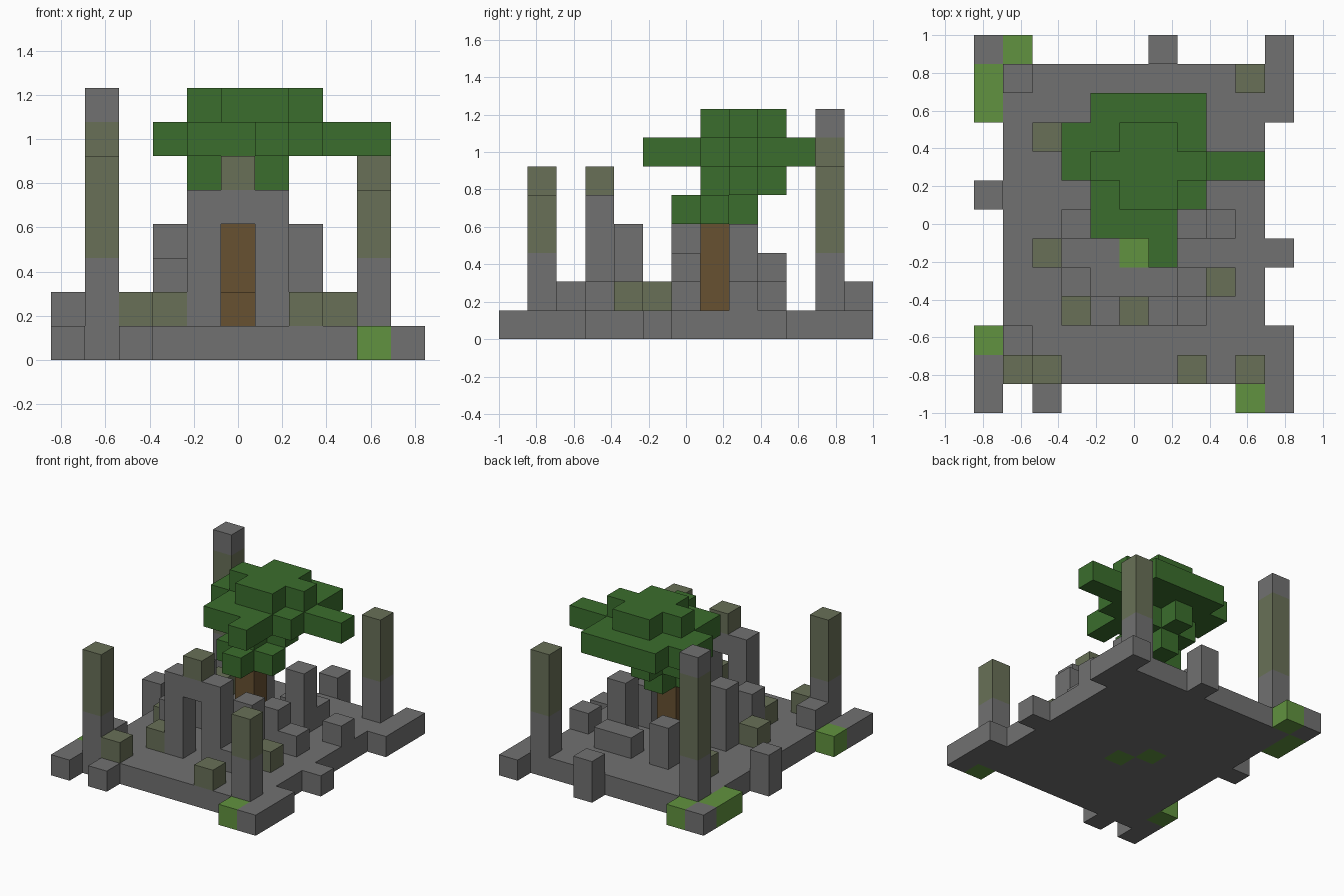
import bpy
import bmesh
from mathutils import Vector

if "Cube" in bpy.data.objects:
    bpy.data.objects.remove(bpy.data.objects["Cube"], do_unlink=True)

U = 2 / 13                       # edge of one block
ORIGIN = Vector((-5.5, -6.5, 0))  # block grid corner

COLOURS = {
    "stone": (0.165, 0.165, 0.165),
    "mossy_stone": (0.14, 0.163, 0.096),
    "grass": (0.12, 0.29, 0.05),
    "leaves": (0.043, 0.155, 0.026),
    "bark": (0.135, 0.082, 0.031),
}
NAMES = list(COLOURS)
MATS = []
for name, rgb in COLOURS.items():
    m = bpy.data.materials.new(name)
    m.use_nodes = True
    m.diffuse_color = (*rgb, 1)
    bsdf = m.node_tree.nodes["Principled BSDF"]
    bsdf.inputs["Base Color"].default_value = (*rgb, 1)
    bsdf.inputs["Roughness"].default_value = 1
    MATS.append(m)

parts = {}    # part name -> cells
blocks = {}   # cell -> colour name


def fill(part, colour, xs, ys, zs):
    """Fill an inclusive range of blocks."""
    for x in range(xs[0], xs[-1] + 1):
        for y in range(ys[0], ys[-1] + 1):
            for z in range(zs[0], zs[-1] + 1):
                parts.setdefault(part, set()).add((x, y, z))
                blocks[x, y, z] = colour


# Floor slab with ragged rim
fill("floor", "stone", (1, 9), (1, 11), (0,))
for xs, ys in (((0,), (12,)), ((6,), (12,)), ((10,), (10, 12)), ((0,), (7,)),
               ((0,), (0, 1)), ((2,), (0,)), ((10,), (0, 2)), ((10,), (5,))):
    fill("floor", "stone", xs, ys, (0,))

# Grass blocks set in the floor
for xs, ys in (((1,), (12,)), ((0,), (10, 11)), ((0,), (2,)), ((9,), (0,)),
               ((5,), (5,)), ((4,), (6,))):
    fill("floor", "grass", xs, ys, (0,))

# Corner pillars: plain foot, mossy shaft
for part, x, y, top in (("front_right_pillar", 1, 1, 5), ("front_left_pillar", 9, 1, 4),
                        ("back_left_pillar", 9, 11, 5), ("back_right_pillar", 1, 11, 6)):
    fill(part, "stone", (x,), (y,), (1, 2))
    fill(part, "mossy_stone", (x,), (y,), (3, top))
fill("back_right_pillar", "stone", (1,), (11,), (7,))

# Archway with a mossy keystone
for x in (4, 6):
    fill("archway", "stone", (x,), (3,), (1, 3))
fill("archway", "stone", (4, 6), (3,), (4,))
fill("archway", "mossy_stone", (5,), (3,), (5,))

# Broken walls: x, y, top layer
for x, y, top in ((3, 4, 2), (3, 6, 3), (7, 4, 3), (7, 3, 1), (7, 6, 2), (8, 6, 1),
                  (7, 8, 3), (6, 9, 1), (7, 9, 1), (4, 9, 2), (9, 8, 1),
                  (1, 2, 1), (0, 7, 1), (6, 12, 1)):
    fill("broken_walls", "stone", (x,), (y,), (1, top))

# Mossy rubble
for x, y in ((2, 1), (7, 1), (3, 3), (8, 4), (2, 5), (2, 9)):
    fill("mossy_rubble", "mossy_stone", (x,), (y,), (1,))

# Tree trunk and root
fill("trunk", "bark", (5,), (7,), (1, 3))
fill("trunk", "bark", (5,), (6,), (1,))


def leaf_cross(x, y, z):
    fill("foliage", "leaves", (x - 1, x + 1), (y,), (z,))
    fill("foliage", "leaves", (x,), (y - 1, y + 1), (z,))


# Foliage layers, bottom to top
leaf_cross(5, 7, 4)
leaf_cross(5, 8, 5)
for y, xs in ((5, (6,)), (6, (4, 6)), (7, (4, 7)), (8, (3, 9)), (9, (3, 7)), (10, (4, 7))):
    fill("foliage", "leaves", xs, (y,), (6,))
fill("foliage", "leaves", (4, 7), (8,), (7,))
fill("foliage", "leaves", (5, 6), (7, 9), (7,))


def build(part, cells):
    """Make one object from the exposed block faces."""
    bm = bmesh.new()
    for cell in sorted(cells):
        centre = Vector(cell) + Vector((0.5, 0.5, 0.5))
        for axis in range(3):
            for sign in (-1, 1):
                n = Vector((0, 0, 0))
                n[axis] = sign
                if tuple(int(c + d) for c, d in zip(cell, n)) in blocks:
                    continue
                a = Vector((0, 0, 0))
                a[(axis + 1) % 3] = 1
                b = n.cross(a)
                corners = (a + b, b - a, -a - b, a - b)
                face = bm.faces.new([bm.verts.new((centre + (n + c) / 2 + ORIGIN) * U)
                                     for c in corners])
                face.material_index = NAMES.index(blocks[cell])
    bmesh.ops.remove_doubles(bm, verts=bm.verts, dist=U / 100)
    mesh = bpy.data.meshes.new(part)
    bm.to_mesh(mesh)
    bm.free()
    for m in MATS:
        mesh.materials.append(m)
    bpy.context.collection.objects.link(bpy.data.objects.new(part, mesh))


for part, cells in parts.items():
    build(part, cells)
